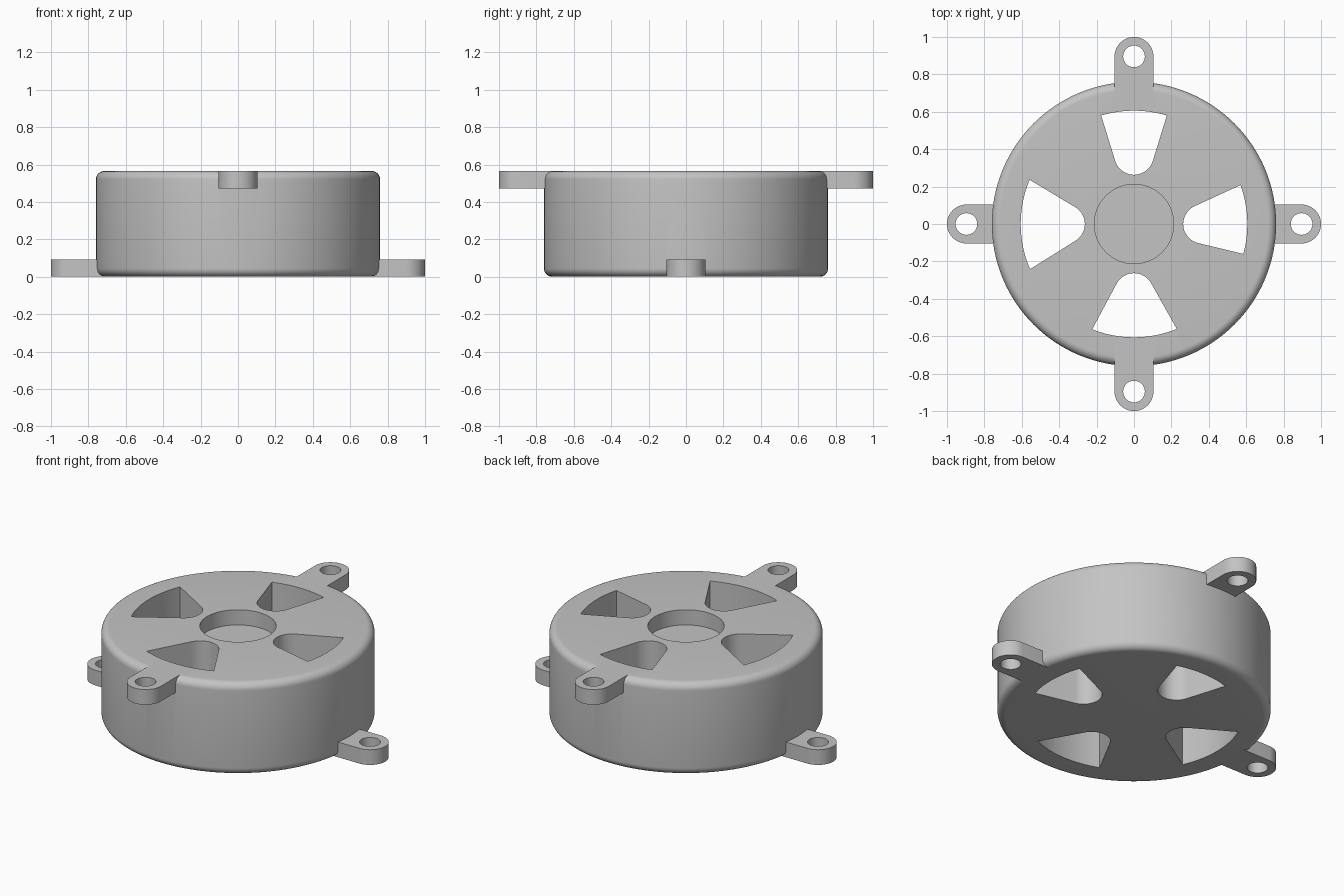
import bpy, bmesh
from math import sin, cos, pi, atan2, acos, hypot
from mathutils import Matrix

R, H, EDGE = 0.76, 0.565, 0.045      # body radius, height, rounded edge
TAB_T, TAB_W, TAB_C = 0.093, 0.104, 0.896

cube = bpy.data.objects.get("Cube")
if cube:
    bpy.data.objects.remove(cube, do_unlink=True)

grey = bpy.data.materials.new("plain grey")
grey.use_nodes = True
colour = (0.55, 0.55, 0.55, 1)
grey.diffuse_color = colour
grey.node_tree.nodes["Principled BSDF"].inputs["Base Color"].default_value = colour


def finish(name, bm):
    bmesh.ops.recalc_face_normals(bm, faces=bm.faces)
    mesh = bpy.data.meshes.new(name)
    bm.to_mesh(mesh)
    bm.free()
    mesh.materials.append(grey)
    obj = bpy.data.objects.new(name, mesh)
    bpy.context.collection.objects.link(obj)
    return obj


def arc(cx, cy, r, a0, a1, n):
    return [(cx + r * cos(a0 + (a1 - a0) * i / n), cy + r * sin(a0 + (a1 - a0) * i / n))
            for i in range(n + 1)]


def lathe(name, profile, n=128):
    """Solid of revolution closed by a flat cap at each end of the profile."""
    bm = bmesh.new()
    rings = [[bm.verts.new((r * cos(2 * pi * i / n), r * sin(2 * pi * i / n), z))
              for i in range(n)] for r, z in profile]
    for a, b in zip(rings, rings[1:]):
        for i in range(n):
            j = (i + 1) % n
            bm.faces.new((a[i], a[j], b[j], b[i]))
    bm.faces.new(rings[0])
    bm.faces.new(rings[-1])
    return finish(name, bm)


def prism(name, outline, z0, z1, turn=0):
    bm = bmesh.new()
    face = bm.faces.new([bm.verts.new((x, y, z0)) for x, y in outline])
    new = bmesh.ops.extrude_face_region(bm, geom=[face])["geom"]
    bmesh.ops.translate(bm, vec=(0, 0, z1 - z0),
                        verts=[v for v in new if isinstance(v, bmesh.types.BMVert)])
    bmesh.ops.rotate(bm, matrix=Matrix.Rotation(turn, 3, 'Z'), verts=bm.verts)
    return finish(name, bm)


def boolean(target, tool, operation):
    tool.hide_render = True
    mod = target.modifiers.new(operation, 'BOOLEAN')
    mod.operation, mod.solver, mod.object = operation, 'EXACT', tool
    bpy.context.view_layer.objects.active = target
    bpy.ops.object.modifier_apply(modifier=mod.name)
    bpy.data.objects.remove(tool, do_unlink=True)


def window(low, high, tip=0.263, r=0.105, outer=0.606):
    """Fan shape along +x: outer arc, straight sides tangent to a round tip."""
    c = tip + r

    def tangent(a):
        dx, dy = outer * cos(a) - c, outer * sin(a)
        offset = acos(r / hypot(dx, dy))
        return atan2(dy, dx) + (offset if a > 0 else -offset)
    return (arc(0, 0, outer, low, high, 12)
            + arc(c, 0, r, tangent(high), tangent(low) + 2 * pi, 20))


# Drum with rounded rims and a shallow round recess in the top
profile = (arc(R - EDGE, EDGE, EDGE, -pi / 2, 0, 8)
           + arc(R - EDGE, H - EDGE, EDGE, 0, pi / 2, 8)
           + [(0.212, H), (0.212, H - 0.093)])
body = lathe("drum_body", profile)

# Four fixing tabs: front and back at the top, left and right at the bottom
for k in range(4):
    z = H - TAB_T if k % 2 else 0
    outline = [(0.66, -TAB_W)] + arc(TAB_C, 0, TAB_W, -pi / 2, pi / 2, 24) + [(0.66, TAB_W)]
    tab = prism("tab", outline, z, z + TAB_T, k * pi / 2)
    hole = prism("tab_hole", arc(TAB_C, 0, 0.058, 0, 2 * pi * 31 / 32, 31),
                 z - 0.1, z + TAB_T + 0.1, k * pi / 2)
    boolean(tab, hole, 'DIFFERENCE')
    boolean(body, tab, 'UNION')

# Four through windows of differing width: left, back, right, front
for k, (low, high) in enumerate([(-0.267, 0.35), (-0.294, 0.294),
                                 (-0.4, 0.41), (-0.378, 0.387)]):
    boolean(body, prism("window_cutter", window(low, high), -0.1, H + 0.1, k * pi / 2),
            'DIFFERENCE')

bpy.ops.object.select_all(action='DESELECT')
body.select_set(True)
bpy.context.view_layer.objects.active = body
bpy.ops.object.shade_smooth_by_angle(angle=pi / 6)
